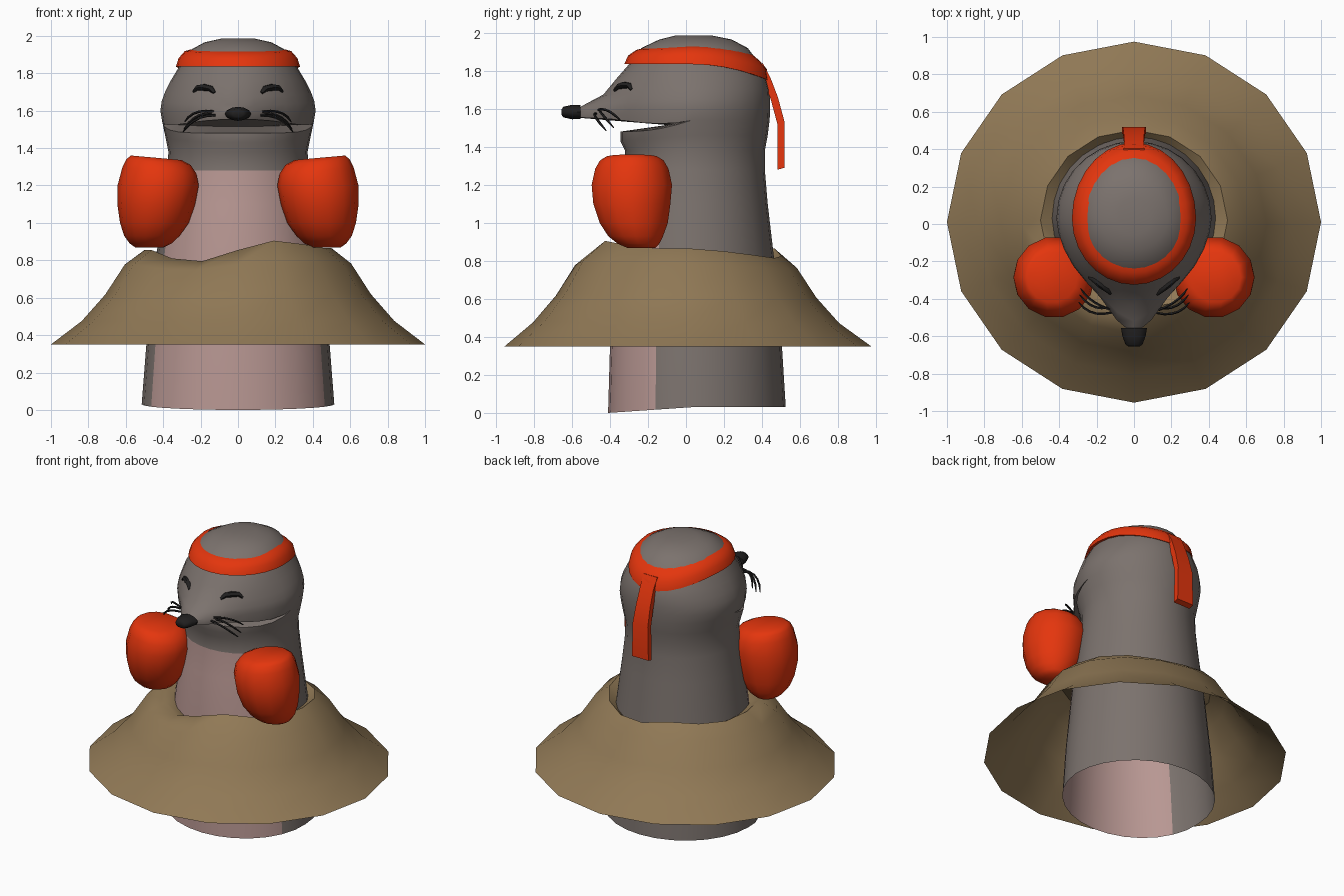
import bpy, bmesh, math
from mathutils import Vector
from mathutils.bvhtree import BVHTree

if "Cube" in bpy.data.objects:
    bpy.data.objects.remove(bpy.data.objects["Cube"])


def material(name, rgb):
    m = bpy.data.materials.new(name)
    m.diffuse_color = (*rgb, 1)
    m.use_nodes = True
    m.node_tree.nodes["Principled BSDF"].inputs["Base Color"].default_value = m.diffuse_color
    return m


GREY = material("grey fur", (0.20, 0.17, 0.155))
PINK = material("pink belly", (0.48, 0.31, 0.29))
RED = material("red cloth", (0.78, 0.036, 0.004))
BROWN = material("brown soil", (0.28, 0.19, 0.092))
BLACK = material("black", (0.015, 0.014, 0.014))


def ring(zs, w, yf, yb, zf=None, zb=None, p=1.0, dip=0.0, spike=0.0, n=28, yc=0.03):
    """Oval with separate front/back depth and height; spike pulls out a snout."""
    zf = zs if zf is None else zf
    zb = zs if zb is None else zb
    pts = []
    for j in range(n):
        a = 2 * math.pi * j / n
        c = math.cos(a)
        x = w * math.sin(a)
        if c > 1e-6:
            y = yc - (yf + yc) * c ** p - spike * c ** 18
            z = zs + (zf - zs) * c - dip * math.sin(math.pi * c)
        else:
            y = yc + (yb - yc) * -c
            z = zs + (zb - zs) * c * c
        pts.append((x, y, z))
    return pts


def finish(name, bm, mats, angle=40):
    me = bpy.data.meshes.new(name)
    bm.to_mesh(me)
    bm.free()
    for m in mats:
        me.materials.append(m)
    ob = bpy.data.objects.new(name, me)
    bpy.context.collection.objects.link(ob)
    bpy.ops.object.select_all(action='DESELECT')
    ob.select_set(True)
    bpy.context.view_layer.objects.active = ob
    bpy.ops.object.shade_smooth_by_angle(angle=math.radians(angle))
    return ob


def loft(name, rings, mats, wrap=False, top=False, bottom=False, rule=None, angle=40):
    bm = bmesh.new()
    vs = [[bm.verts.new(p) for p in r] for r in rings]
    n, m = len(rings[0]), len(rings)
    for i in range(m if wrap else m - 1):
        lo, hi = vs[i], vs[(i + 1) % m]
        for j in range(n):
            k = (j + 1) % n
            f = bm.faces.new((lo[j], lo[k], hi[k], hi[j]))
            if rule:
                f.material_index = rule(i, j)
    if top:
        bm.faces.new(vs[-1])
    if bottom:
        bm.faces.new(vs[0][::-1])
    bmesh.ops.remove_doubles(bm, verts=bm.verts, dist=0.0005)
    return finish(name, bm, mats, angle)


# Body and head: one skin, pinched inward at the mouth
body_rings = [
    ring(0.03, 0.515, 0.41, 0.525, zf=0.0),
    ring(0.35, 0.49, 0.40, 0.505),
    ring(0.80, 0.44, 0.375, 0.465),
    ring(1.10, 0.40, 0.345, 0.43),
    ring(1.28, 0.378, 0.32, 0.415),
    ring(1.38, 0.372, 0.32, 0.415),
    ring(1.46, 0.388, 0.345, 0.43, zf=1.43),
    ring(1.54, 0.405, 0.345, 0.44, zf=1.48, dip=0.018),   # lower lip
    ring(1.54, 0.405, 0.10, 0.44, zf=1.515),              # mouth back
    ring(1.54, 0.405, 0.42, 0.44, zf=1.555, p=1.2, dip=0.025, spike=0.17),  # upper lip
    ring(1.60, 0.415, 0.42, 0.443, zf=1.59, p=1.2, spike=0.17),
    ring(1.65, 0.408, 0.42, 0.443, zf=1.63, p=1.2, spike=0.10),
    ring(1.70, 0.39, 0.405, 0.44, zf=1.675, p=1.2, spike=0.03),
    ring(1.76, 0.36, 0.365, 0.425, p=1.12),
    ring(1.84, 0.312, 0.295, 0.385),
    ring(1.92, 0.262, 0.235, 0.325),
    ring(1.965, 0.18, 0.14, 0.24),
    ring(1.985, 0.09, 0.06, 0.14),
]
body = loft("body", body_rings, [GREY, PINK], top=True,
            rule=lambda i, j: int(i < 4 and (j < 5 or j >= 23)))

# Soil mound: open skirt with an uneven rim, tucked in against the body
RIM = [0.85, 0.90, 0.88, 0.86, 0.86, 0.845, 0.825, 0.81,
       0.82, 0.86, 0.85, 0.84, 0.85, 0.85, 0.805, 0.79]


def mound_ring(r, z, wave=0.0, cy=0.0, squash=0.965):
    pts = []
    for j, h in enumerate(RIM):
        a = 2 * math.pi * j / 16
        pts.append((r * math.sin(a), cy - r * squash * math.cos(a), z + wave * (h - 0.845)))
    return pts


loft("soil_mound", [mound_ring(1.0, 0.35, cy=0.01), mound_ring(0.835, 0.475, 0.1),
                    mound_ring(0.71, 0.615, 0.3), mound_ring(0.605, 0.775, 0.5),
                    mound_ring(0.50, 0.85, 1.0, 0.02), mound_ring(0.42, 0.80, 0.9, 0.045, 1.0)],
     [BROWN], angle=60)

# Headband, dropping at the back
loft("headband", [
    ring(1.835, 0.29, 0.27, 0.37, zb=1.765),
    ring(1.835, 0.332, 0.325, 0.435, zb=1.75),
    ring(1.88, 0.318, 0.305, 0.425, zb=1.81),
    ring(1.918, 0.285, 0.262, 0.385, zf=1.91, zb=1.855),
    ring(1.928, 0.25, 0.23, 0.35, zf=1.918, zb=1.885)], [RED], wrap=True)

# Hanging band tail: strip swept down the back
tail = [(0.385, 1.83, 0.055), (0.425, 1.755, 0.052), (0.465, 1.65, 0.055),
        (0.50, 1.52, 0.06), (0.50, 1.28, 0.065)]
loft("headband_tail", [[(-w, y - 0.019, z), (w, y - 0.019, z),
                        (w, y + 0.019, z + 0.01), (-w, y + 0.019, z + 0.01)]
                       for y, z, w in reversed(tail)], [RED], top=True, bottom=True)

# Boxing gloves: (height, radius, outward shift, backward shift)
glove = [(0.868, 0.075, 0.048, 0.05), (0.89, 0.112, 0.042, 0.035), (0.93, 0.148, 0.035, 0.02),
         (1.00, 0.184, 0.022, 0.01), (1.10, 0.208, 0.012, 0), (1.20, 0.217, 0.002, 0),
         (1.28, 0.198, -0.005, 0), (1.325, 0.172, 0.0, 0), (1.348, 0.135, 0.012, 0)]
for side, label in ((1, "right"), (-1, "left")):
    rings = []
    for z, r, off, back in glove:
        tilt = 0.09 * side if z > 1.25 else 0
        rings.append([(side * (0.425 + off) + r * math.cos(t),
                       -0.285 + back + r * math.sin(t), z + tilt * r * math.cos(t))
                      for t in (2 * math.pi * k / 14 for k in range(14))])
    loft("glove_" + label, rings, [RED], top=True, bottom=True, angle=60)

# Nose: tapered cap on the snout, (y, half width, half height)
nose = [(-0.655, 0.030, 0.015), (-0.645, 0.045, 0.028), (-0.60, 0.062, 0.038), (-0.555, 0.070, 0.036)]
loft("nose", [[(w * math.cos(t), y, 1.583 + h * math.sin(t))
               for t in (2 * math.pi * k / 12 for k in range(12))]
              for y, w, h in reversed(nose)], [BLACK], top=True, bottom=True, angle=50)

# Eyes and whiskers: thin tubes
tree = BVHTree.FromObject(body, bpy.context.evaluated_depsgraph_get())


def on_face(x, z):
    hit = tree.ray_cast(Vector((x, -2, z)), Vector((0, 1, 0)))[0]
    return hit if hit else Vector((x, -0.35, z))


def tube(name, pts, radii, sides=6):
    rings = []
    for i, p in enumerate(pts):
        d = (pts[min(i + 1, len(pts) - 1)] - pts[max(i - 1, 0)]).normalized()
        u = d.cross(Vector((0, 0, 1))).normalized()
        v = u.cross(d)
        rings.append([p + radii[i] * (u * math.cos(t) - v * math.sin(t))
                      for t in (2 * math.pi * k / sides for k in range(sides))])
    return loft(name, rings, [BLACK], top=True, bottom=True, angle=60)


whiskers = [  # root (x, z), middle and tip
    ((0.13, 1.595), (0.225, -0.41, 1.59), (0.285, -0.345, 1.54)),
    ((0.14, 1.58), (0.22, -0.44, 1.57), (0.29, -0.38, 1.50)),
    ((0.12, 1.575), (0.22, -0.475, 1.555), (0.295, -0.42, 1.485)),
]
for s, label in ((1, "right"), (-1, "left")):
    eye = [(0.125, 1.695), (0.145, 1.717), (0.18, 1.724), (0.215, 1.722), (0.24, 1.70)]
    tube("closed_eye_" + label, [on_face(s * x, z) for x, z in eye],
         [0.008, 0.017, 0.020, 0.016, 0.007])
    for n, (root, mid, tip) in enumerate(whiskers):
        a, b, c = on_face(s * root[0], root[1]), Vector(mid), Vector(tip)
        b.x *= s
        c.x *= s
        ctrl = 2 * b - (a + c) / 2
        pts = [(1 - t) ** 2 * a + 2 * t * (1 - t) * ctrl + t * t * c
               for t in (k / 5 for k in range(6))]
        tube(f"whisker_{label}_{n + 1}", pts, [0.007] * 5 + [0.003], 5)
